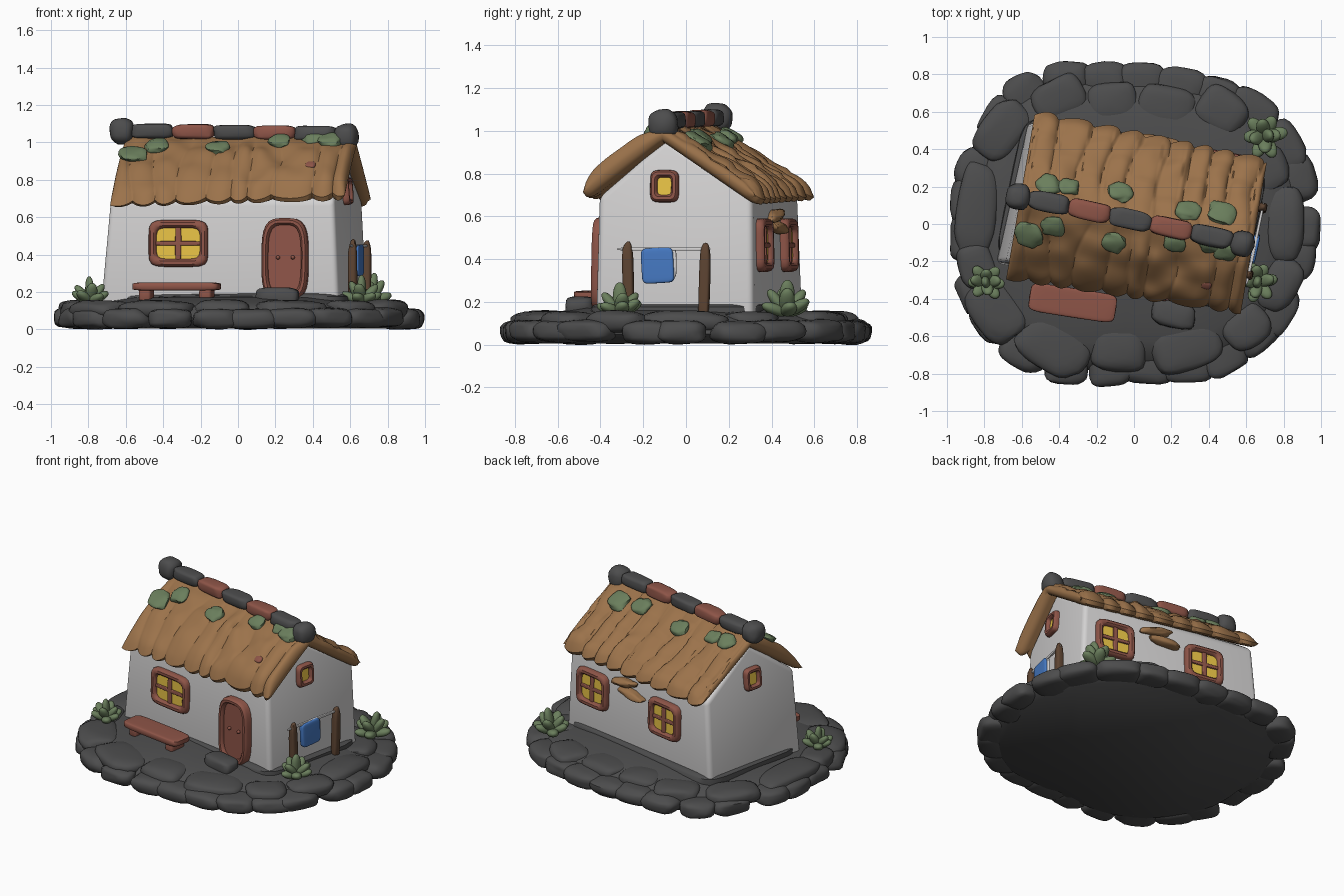
import bpy, bmesh, math, random
from mathutils import Matrix, Vector, noise

random.seed(4)
if "Cube" in bpy.data.objects:
    bpy.data.objects.remove(bpy.data.objects["Cube"])


def material(name, r, g, b):
    m = bpy.data.materials.new(name)
    m.use_nodes = True
    m.diffuse_color = (r, g, b, 1)
    m.node_tree.nodes["Principled BSDF"].inputs["Base Color"].default_value = (r, g, b, 1)
    return m


PLASTER = material("plaster white", .65, .64, .64)
STONE = material("dark stone", .073, .073, .074)
THATCH = material("thatch brown", .33, .17, .07)
CLAY = material("terracotta", .27, .09, .064)
MOSS = material("moss green", .145, .21, .108)
GLOW = material("window yellow", .80, .54, .06)
BLUE = material("cloth blue", .06, .19, .54)
WOOD = material("post wood", .11, .058, .032)


def shift(x, y, z):
    return Matrix.Translation((x, y, z))


def turn(deg, axis):
    return Matrix.Rotation(math.radians(deg), 4, axis)


# The cottage stands slightly turned on its round base
HOUSE = shift(-.02, .025, 0) @ turn(-11.8, 'Z')


def finish(name, bm, mat, matrix=Matrix(), angle=40):
    bmesh.ops.transform(bm, matrix=matrix, verts=bm.verts)
    bmesh.ops.recalc_face_normals(bm, faces=bm.faces)
    me = bpy.data.meshes.new(name)
    bm.to_mesh(me)
    bm.free()
    me.materials.append(mat)
    me.polygons.foreach_set("use_smooth", [True] * len(me.polygons))
    me.set_sharp_from_angle(angle=math.radians(angle))
    ob = bpy.data.objects.new(name, me)
    bpy.context.collection.objects.link(ob)


def add_blob(bm, matrix, size, power=1, rough=0):
    """Rounded lump; a power below 1 makes it boxier."""
    seed = Vector([random.uniform(0, 50) for _ in range(3)])
    for v in bmesh.ops.create_icosphere(bm, subdivisions=3, radius=1)["verts"]:
        p = Vector([math.copysign(abs(c) ** power, c) * s for c, s in zip(v.co, size)])
        v.co = matrix @ (p * (1 + rough * noise.noise(v.co * 1.3 + seed)))


def blob(name, mat, matrix, size, power=1, rough=0):
    bm = bmesh.new()
    add_blob(bm, matrix, size, power, rough)
    finish(name, bm, mat)


def loft(bm, rings, cap=True):
    rows = [[bm.verts.new(p) for p in ring] for ring in rings]
    for a, b in zip(rows, rows[1:]):
        for i in range(len(a)):
            j = (i + 1) % len(a)
            bm.faces.new((a[i], a[j], b[j], b[i]))
    if cap:
        bm.faces.new(rows[0])
        bm.faces.new(rows[-1])


# Irregular outline of the base: radius every 15 degrees
RADII = [.995, 1, 1, .97, .9, .865, .85, .88, .98, 1.02, .98, 1,
         .97, 1.01, 1.01, 1.01, .96, .89, .84, .87, .945, .965, .985, .98]


def outline(t, inset=0, scale=1):
    k = t / math.tau * 24
    i, f = math.floor(k), k % 1
    r = (RADII[i % 24] * (1 - f) + RADII[(i + 1) % 24] * f) * scale - inset
    return Vector((r * math.cos(t), r * math.sin(t), 0))


# Ground mound with a flat underside
bm = bmesh.new()
loft(bm, [[outline(math.tau * i / 72, 0, k) + Vector((0, 0, z)) for i in range(72)]
          for k, z in [(.86, .005), (.91, .05), (.86, .115), (.74, .145), (.6, .17), (.3, .185)]])
finish("ground_mound", bm, STONE, angle=60)

# Rim of flat stones
bm = bmesh.new()
COUNT = 25
for i in range(COUNT):
    t = math.tau * (i + random.uniform(-.2, .2)) / COUNT
    wide = random.uniform(.085, .11)
    p = outline(t, wide - .005)
    d = outline(t + .08, wide) - outline(t - .08, wide)
    m = shift(p.x, p.y, .061 + random.uniform(-.006, .004)) @ Matrix.Rotation(math.atan2(d.y, d.x), 4, 'Z')
    add_blob(bm, m, (random.uniform(.115, .15), wide, .055), .66, .14)
finish("rim_stones", bm, STONE)

# Larger paving stones inside the rim: x, y, half length, half width
bm = bmesh.new()
for x, y, a, b in [(-.84, .07, .26, .11), (-.7, .5, .17, .12), (-.4, .67, .15, .11), (-.12, .64, .14, .12),
                   (.17, .62, .16, .12), (.47, .6, .14, .12), (.7, .3, .13, .12), (.8, .0, .2, .11),
                   (.78, -.32, .15, .1), (.6, -.55, .13, .11), (.28, -.66, .2, .13), (-.08, -.66, .15, .13),
                   (-.43, -.65, .2, .14), (-.74, -.46, .18, .13), (-.84, -.22, .12, .1)]:
    m = shift(x, y, .105) @ Matrix.Rotation(math.atan2(x * .8, -y), 4, 'Z')
    add_blob(bm, m, (a, b, .052), .66, .12)
finish("paving_stones", bm, STONE)

# Foundation and door step
blob("foundation", STONE, HOUSE @ shift(0, .035, .12), (.675, .415, .078), .25)
blob("door_step", STONE, HOUSE @ shift(.33, -.45, .175), (.115, .07, .05), .5, .1)

# Plaster walls with gables
bm = bmesh.new()
ends = [[bm.verts.new(p) for p in pts] for pts in (
    [(-.655, -.375, .12), (-.605, -.36, .69), (-.57, 0, .96), (-.6, .385, .69), (-.645, .40, .12)],
    [(.64, -.325, .12), (.612, -.315, .69), (.59, 0, .96), (.612, .42, .69), (.64, .43, .12)])]
for i in range(5):
    j = (i + 1) % 5
    bm.faces.new((ends[0][i], ends[0][j], ends[1][j], ends[1][i]))
for e in ends:
    bm.faces.new(e)
bmesh.ops.bevel(bm, geom=bm.edges[:], offset=.03, segments=4, profile=.5, affect='EDGES')
finish("walls", bm, PLASTER, HOUSE, 60)


# Thatched roof: thick swept sheet with lumpy strands and a ragged eave
def roof_top(v):
    d = abs(v)
    return 1.03 - .35 * d - .9 * d * d if v < 0 else 1.03 - .64 * d


def roof_under(v):
    return .945 - (.72 if v < 0 else .65) * abs(v)


def strand(u, side, t):
    if side < 0:
        f = u * 7.5 + .8 * noise.noise((u * 3, t * .8, 0))
        return abs(math.sin(math.pi * f)) ** .6, .02
    f = (u * 7.5 + .5 + .5 * noise.noise((u * 3, t * 1.5, 7))) % 1
    return math.sin(math.pi * f ** 1.6) ** .5, .03


NU, NV = 170, 24
bm = bmesh.new()
sections = []
for i in range(NU + 1):
    a = -1 + 2 * i / NU
    u = .634 * math.copysign(abs(a) ** .85, a)
    end_round = math.sqrt(max(0, 1 - max(0, (abs(u) - .585) / .0495) ** 2))
    top, under = [], []
    for j in range(-NV, NV + 1):
        side = -1 if j < 0 else 1
        t = abs(j) / NV
        wave, amp = strand(u, side, t)
        reach = (.385 - .06 * u if side < 0 else .44) + .032 * wave
        v = side * reach * t ** .9
        high, low = roof_top(v), roof_under(v) - .02 * u * t
        mid = (high + low) / 2
        half = (high - low) / 2 * end_round * math.sqrt(max(0, 1 - max(0, (t - .84) / .16) ** 2))
        lump = min(1, t * 2.5) * amp * (wave - .6) + .022 * noise.noise((u * 8, v * 8, 3))
        # Overlapping rows on the back slope
        if side > 0:
            lump += .014 * ((t * 2.2 + .4 * math.floor(u * 7.5 + .5)) % 1 - .5)
        x = u + .034 - .035 * v
        top.append(bm.verts.new((x, v, mid + half * (1 + lump / .045))))
        under.append(bm.verts.new((x, v, mid - half)))
    sections.append(top + under[::-1])
M = 2 * NV + 1
for a, b in zip(sections, sections[1:]):
    for i in range(2 * M):
        j = (i + 1) % (2 * M)
        bm.faces.new((a[i], a[j], b[j], b[i]))
for s in (sections[0], sections[-1]):
    for i in range(M - 1):
        bm.faces.new((s[i], s[i + 1], s[2 * M - 2 - i], s[2 * M - 1 - i]))
finish("thatch_roof", bm, THATCH, HOUSE, 50)

# Ridge capping of alternating stone and clay pieces
for i in range(-2, 3):
    blob("ridge_piece", CLAY if i % 2 else STONE, HOUSE @ shift(i * .222, 0, 1.055 - .003 * i),
         (.113, .053, .04), .5, .1)
for s in (-1, 1):
    blob("ridge_end_stone", STONE, HOUSE @ shift(s * .612, -.005, 1.045 - s * .015), (.066, .07, .07), .8, .1)

# Moss cushions on the thatch
bm = bmesh.new()
for x, y, r in [(-.56, -.06, .078), (-.43, -.01, .066), (-.45, .21, .066), (-.35, .2, .055), (-.07, .17, .062),
                (-.11, -.1, .066), (.29, .07, .068), (.47, .06, .078), (.22, -.1, .06), (.41, -.1, .066),
                (.49, -.14, .066)]:
    p = HOUSE.inverted() @ Vector((x, y, 0))
    m = HOUSE @ shift(p.x, p.y, roof_top(p.y) + .008) @ turn(-32 if p.y > 0 else 30, 'X')
    add_blob(bm, m, (r, r * .9, .026), .85, .3)
finish("roof_moss", bm, MOSS)
blob("roof_chip", CLAY, HOUSE @ shift(.47, -.26, roof_top(-.26)) @ turn(38, 'X'), (.028, .025, .014), .7)

# Loose thatch on the back wall
for u, z, tilt in ((.11, .605, 8), (.05, .545, -6)):
    blob("loose_thatch", THATCH, HOUSE @ shift(u, .425, z) @ turn(tilt, 'Y'), (.11, .04, .027), .9, .3)


# Windows and door: moulded ring, flat panel and bars, local z pointing outward
def opening(name, place, w, h, n, bar, panel):
    def ring(inset, z):
        pts = []
        for i in range(48):
            c, s = math.cos(math.tau * i / 48), math.sin(math.tau * i / 48)
            r = (abs(c / (w / 2 - inset)) ** n + abs(s / (h / 2 - inset)) ** n) ** (-1 / n)
            pts.append((r * c, r * s, z))
        return pts
    bm = bmesh.new()
    loft(bm, [ring(k * bar, z) for k, z in
              [(0, -.03), (0, .018), (.1, .03), (.3, .038), (.7, .038), (.9, .03), (1, .02), (1, -.03)]], False)
    finish(name + "_frame", bm, CLAY, place)
    bm = bmesh.new()
    loft(bm, [ring(bar * .8, z) for z in (-.02, .014)])
    finish(name + "_panel", bm, panel, place)


def facing(u, v, z, ang, lean=1):
    return HOUSE @ shift(u, v, z) @ turn(ang, 'Z') @ turn(90 - lean, 'X')


for name, place, w, h in [("front_window", facing(-.23, -.35, .46, 2), .32, .25),
                          ("back_window_left", facing(.4, .418, .465, 181), .27, .25),
                          ("back_window_right", facing(-.24, .402, .465, 181), .27, .25)]:
    opening(name, place, w, h, 6, .042, GLOW)
    blob(name + "_upright", CLAY, place @ shift(0, 0, .012), (.016, h / 2 - .02, .014), .4)
    blob(name + "_crossbar", CLAY, place @ shift(0, 0, .012), (w / 2 - .02, .012, .014), .4)
opening("left_gable_window", facing(.6, 0, .74, 90, 4), .135, .15, 5, .034, GLOW)
opening("right_gable_window", facing(-.592, 0, .74, -90, 6), .135, .15, 5, .034, GLOW)

door = facing(.35, -.347, .375, 2)
opening("door", door, .25, .44, 3.6, .036, CLAY)
for x in (-.035, .045):
    blob("door_knob", CLAY, door @ shift(x, .01, .018), (.011, .011, .014))

# Bench
blob("bench_seat", CLAY, HOUSE @ shift(-.21, -.5, .23) @ turn(3, 'Z'), (.235, .078, .022), .3)
for s in (-1, 1):
    blob("bench_leg", CLAY, HOUSE @ shift(-.21 + s * .165, -.5, .185), (.035, .058, .04), .4)

# Washing line
for v, lean in ((-.16, 1), (.205, -2)):
    blob("line_post", WOOD, HOUSE @ shift(.68, v, .295) @ turn(lean, 'X'), (.024, .026, .185), .6, .1)
blob("washing_line", PLASTER, HOUSE @ shift(.68, .01, .447), (.008, .225, .008), .5)
blob("hanging_cloth", BLUE, HOUSE @ shift(.682, -.018, .37) @ turn(3, 'X'), (.018, .077, .083), .3)
blob("hanging_rag", PLASTER, HOUSE @ shift(.678, .045, .38), (.008, .026, .07), .5)

# Leafy plants
for x, y, size in [(-.79, -.31, .95), (.7, .47, 1.1), (.66, -.31, 1)]:
    bm = bmesh.new()
    for count, tilt, length in ((6, 66, .06), (4, 36, .065), (1, 5, .075)):
        for k in range(count):
            m = (shift(x, y, .145) @ turn(360 * k / count + random.uniform(-15, 15), 'Z')
                 @ turn(tilt + random.uniform(-8, 8), 'Y') @ shift(0, 0, length * size * .95))
            add_blob(bm, m, (.024 * size, .033 * size, length * size), .9)
    finish("leafy_plant", bm, MOSS)
